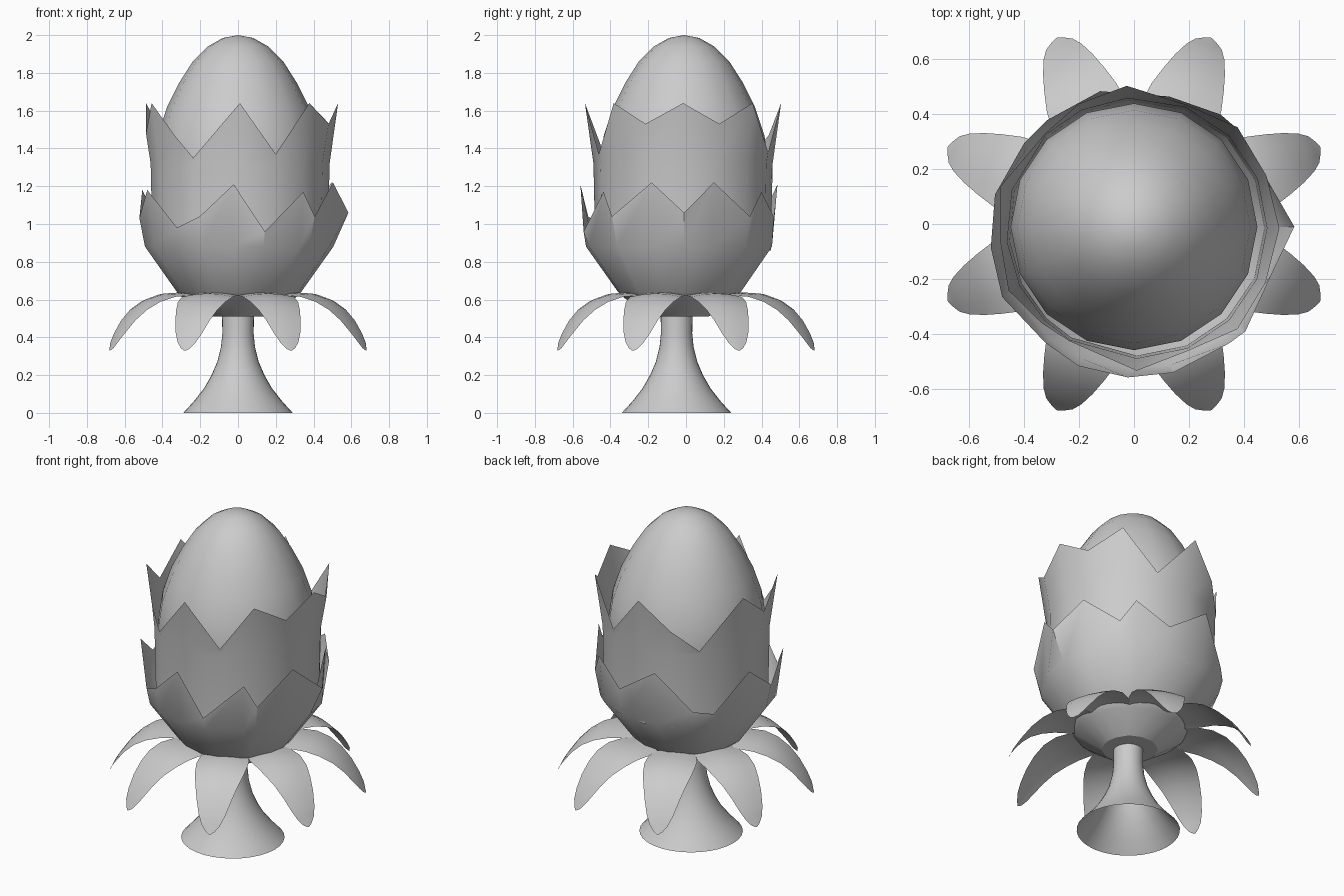
import bpy, bmesh
from math import sin, cos, radians, pi, tau

if "Cube" in bpy.data.objects:
    bpy.data.objects.remove(bpy.data.objects["Cube"])

grey = bpy.data.materials.new("plain grey")
grey.use_nodes = True
COLOUR = (0.6, 0.6, 0.6, 1)
grey.diffuse_color = COLOUR
grey.node_tree.nodes["Principled BSDF"].inputs["Base Color"].default_value = COLOUR


def finish(bm, name, angle=30, outward=True):
    bmesh.ops.remove_doubles(bm, verts=bm.verts, dist=0.0005)
    if outward:
        bmesh.ops.recalc_face_normals(bm, faces=bm.faces)
    mesh = bpy.data.meshes.new(name)
    bm.to_mesh(mesh)
    bm.free()
    obj = bpy.data.objects.new(name, mesh)
    bpy.context.collection.objects.link(obj)
    mesh.materials.append(grey)
    bpy.ops.object.select_all(action='DESELECT')
    obj.select_set(True)
    bpy.context.view_layer.objects.active = obj
    bpy.ops.object.shade_smooth_by_angle(angle=radians(angle))
    return obj


def skin(bm, rows, closed=True):
    """Join rows of points, bottom to top, with quads."""
    rows = [[bm.verts.new(p) for p in row] for row in rows]
    n = len(rows[0])
    for low, high in zip(rows, rows[1:]):
        for i in range(n if closed else n - 1):
            j = (i + 1) % n
            bm.faces.new((low[i], low[j], high[j], high[i]))
    return rows


def ring(r, z, centre, angles):
    return [(centre[0] + r * cos(a), centre[1] + r * sin(a), z) for a in angles]


def lathe(name, profile, centre, sides):
    bm = bmesh.new()
    angles = [tau * i / sides for i in range(sides)]
    skin(bm, [ring(r, z, centre, angles) for r, z in profile])
    return finish(bm, name)


def jagged_shell(name, profile, teeth, centre, cap=False):
    """Shell of rings whose open top follows (degrees, height, radius) teeth."""
    bm = bmesh.new()
    angles = [radians(t[0]) for t in teeth]
    rows = [ring(r, z, centre, angles) for r, z in profile]
    rows.append([(centre[0] + r * cos(a), centre[1] + r * sin(a), z)
                 for a, (_, z, r) in zip(angles, teeth)])
    rows = skin(bm, rows)
    if cap:
        bm.faces.new(rows[0])
    return finish(bm, name)


# Egg
lathe("egg", [(0.0, 0.7), (0.2, 0.74), (0.35, 0.9), (0.43, 1.1), (0.45, 1.3),
              (0.425, 1.47), (0.375, 1.62), (0.31, 1.75), (0.24, 1.86),
              (0.16, 1.94), (0.08, 1.985), (0.0, 2.0)], (0, -0.01), 16)

# Flared stem, hollow and open below
lathe("stem", [(0.29, 0), (0.235, 0.06), (0.18, 0.13), (0.14, 0.2), (0.11, 0.27),
               (0.09, 0.35), (0.083, 0.42), (0.085, 0.6)], (0, -0.05), 32)

# Outer cup with jagged rim
lower_teeth = [(-93, 1.21, 0.53), (-75, 0.96, 0.53), (-50, 1.17, 0.53),
               (-42, 1.04, 0.54), (-17, 1.22, 0.52), (2, 1.06, 0.58),
               (20, 1.22, 0.52), (44, 1.04, 0.53), (54, 1.17, 0.53),
               (76, 1.04, 0.51), (104, 1.21, 0.53), (128, 0.98, 0.52),
               (141, 0.96, 0.52), (165, 1.18, 0.53), (186, 1.03, 0.53),
               (206, 1.18, 0.54), (231, 0.98, 0.52), (247, 1.04, 0.53)]
jagged_shell("outer_cup", [(0.155, 0.51), (0.3, 0.61), (0.33, 0.64), (0.5, 0.88)],
             lower_teeth, (0.005, -0.03), cap=True)

# Inner collar with jagged rim
upper_teeth = [(-90, 1.64, 0.52), (-67, 1.37, 0.485), (-45, 1.64, 0.52),
               (-23, 1.53, 0.51), (0, 1.64, 0.52), (22, 1.53, 0.51),
               (45, 1.64, 0.52), (68, 1.38, 0.485), (94, 1.64, 0.52),
               (115, 1.47, 0.5), (134, 1.34, 0.48), (163, 1.64, 0.52),
               (186, 1.48, 0.5), (206, 1.64, 0.52), (225, 1.47, 0.49),
               (239, 1.35, 0.48)]
jagged_shell("inner_collar", [(0.465, 0.86), (0.475, 1.32)], upper_teeth, (0.01, -0.015))

# Eight drooping leaves: distance out, height, half width
leaf_path = [(0.26, 0.635, 0.108), (0.34, 0.637, 0.14), (0.42, 0.632, 0.145),
             (0.50, 0.605, 0.137), (0.57, 0.56, 0.118), (0.63, 0.50, 0.098),
             (0.68, 0.43, 0.075), (0.71, 0.38, 0.052), (0.725, 0.345, 0.026),
             (0.735, 0.33, 0.004)]
for k in range(8):
    bm = bmesh.new()
    a = pi / 8 + k * pi / 4
    rows = []
    for u, z, w in leaf_path:
        row = []
        for s in (-1, -0.5, 0, 0.5, 1):
            v, drop = w * s, 0.12 * w * s * s
            row.append((u * cos(a) - v * sin(a), u * sin(a) + v * cos(a), z - drop))
        rows.append(row)
    skin(bm, rows[::-1], closed=False)
    finish(bm, f"leaf_{k + 1}", 60, outward=False)
